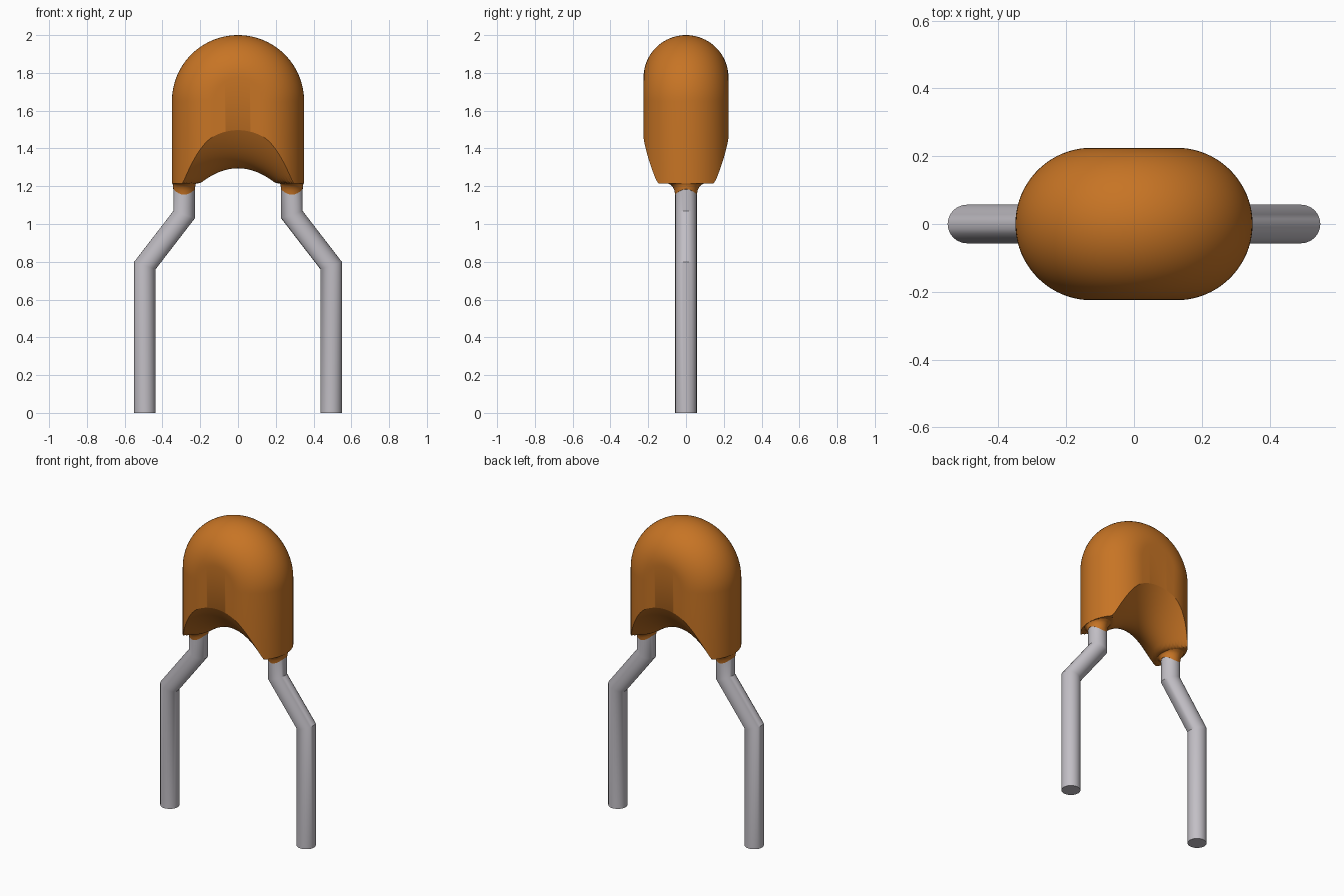
import bpy, bmesh, math

cube = bpy.data.objects.get("Cube")
if cube:
    bpy.data.objects.remove(cube, do_unlink=True)


def material(name, rgb, rough):
    m = bpy.data.materials.new(name)
    m.use_nodes = True
    m.diffuse_color = (*rgb, 1)
    b = m.node_tree.nodes["Principled BSDF"]
    b.inputs["Base Color"].default_value = (*rgb, 1)
    b.inputs["Roughness"].default_value = rough
    return m


ORANGE = material("orange coating", (0.57, 0.175, 0.018), 0.5)
GREY = material("grey metal", (0.54, 0.52, 0.56), 0.5)


def finish(bm, name, mat, angle=30):
    bmesh.ops.recalc_face_normals(bm, faces=bm.faces)
    me = bpy.data.meshes.new(name)
    bm.to_mesh(me)
    bm.free()
    me.materials.append(mat)
    ob = bpy.data.objects.new(name, me)
    bpy.context.collection.objects.link(ob)
    bpy.ops.object.select_all(action='DESELECT')
    ob.select_set(True)
    bpy.context.view_layer.objects.active = ob
    bpy.ops.object.shade_smooth_by_angle(angle=math.radians(angle))
    return ob


def loft(bm, rings, cap=True):
    """Join closed rings of points with quads."""
    vs = [[bm.verts.new(p) for p in r] for r in rings]
    n = len(vs[0])
    for a, b in zip(vs, vs[1:]):
        for i in range(n):
            bm.faces.new((a[i], a[(i + 1) % n], b[(i + 1) % n], b[i]))
    if cap:
        bm.faces.new(vs[0])
        bm.faces.new(vs[-1])


# Body: rounded slab with a domed top and a saddle-shaped scoop underneath
EDGE_R, CORE_R, DOME_Z, FOOT_Z = 0.225, 0.125, 1.65, 1.215
NY, NX = 40, 48


def scoop(x, y):
    return max(FOOT_Z, 1.295 + 4 * y * y - 2 * x * x)


bm = bmesh.new()
top, low = [], []
for j in range(NY + 1):
    phi = math.pi * (j / NY - 0.5)
    y, rad = EDGE_R * math.sin(phi), CORE_R + EDGE_R * math.cos(phi)
    row_t, row_l = [], []
    for i in range(NX + 1):
        th = math.pi * (i / NX - 0.5)
        x = rad * math.sin(th)
        row_t.append(bm.verts.new((x, y, DOME_Z + rad * math.cos(th))))
        row_l.append(bm.verts.new((x, y, scoop(x, y))))
    top.append(row_t)
    low.append(row_l)
for g in (top, low):
    for j in range(NY):
        for i in range(NX):
            bm.faces.new((g[j][i], g[j][i + 1], g[j + 1][i + 1], g[j + 1][i]))
# Upright wall between the two surfaces
rim = ([(0, i) for i in range(NX)] + [(j, NX) for j in range(NY)]
       + [(NY, i) for i in range(NX, 0, -1)] + [(j, 0) for j in range(NY, 0, -1)])
for (a, b), (c, d) in zip(rim, rim[1:] + rim[:1]):
    bm.faces.new((top[a][b], top[c][d], low[c][d], low[a][b]))
finish(bm, "body", ORANGE)

# Leads with two mitred bends, and the coating collars around them
LEAD_R, SIDES = 0.057, 24
ANG = [2 * math.pi * k / SIDES for k in range(SIDES)]
PATH = [(0.285, 1.26, 0), (0.285, 1.05, 0.34), (0.493, 0.78, 0.34), (0.493, 0, 0)]
FLARE = [(0.058, 0.0), (0.061, 0.35), (0.07, 0.7), (0.083, 0.9), (0.105, 1.05)]

for side, s in (("left", 1), ("right", -1)):
    bm = bmesh.new()
    loft(bm, [[(s * (x + LEAD_R * math.cos(a)), LEAD_R * math.sin(a),
                z + slope * LEAD_R * math.cos(a)) for a in ANG]
              for x, z, slope in PATH])
    finish(bm, side + "_lead", GREY)

    bm = bmesh.new()
    rings = []
    for r, t in FLARE:
        ring = []
        for a in ANG:
            c = math.cos(a)
            z0 = 1.155 + 0.03 * c * c
            rx = 0.058 + (r - 0.058) * 0.15
            ring.append((s * (0.285 + rx * c), r * math.sin(a),
                         z0 + t * (FOOT_Z - z0)))
        rings.append(ring)
    loft(bm, rings)
    finish(bm, side + "_collar", ORANGE, 50)
